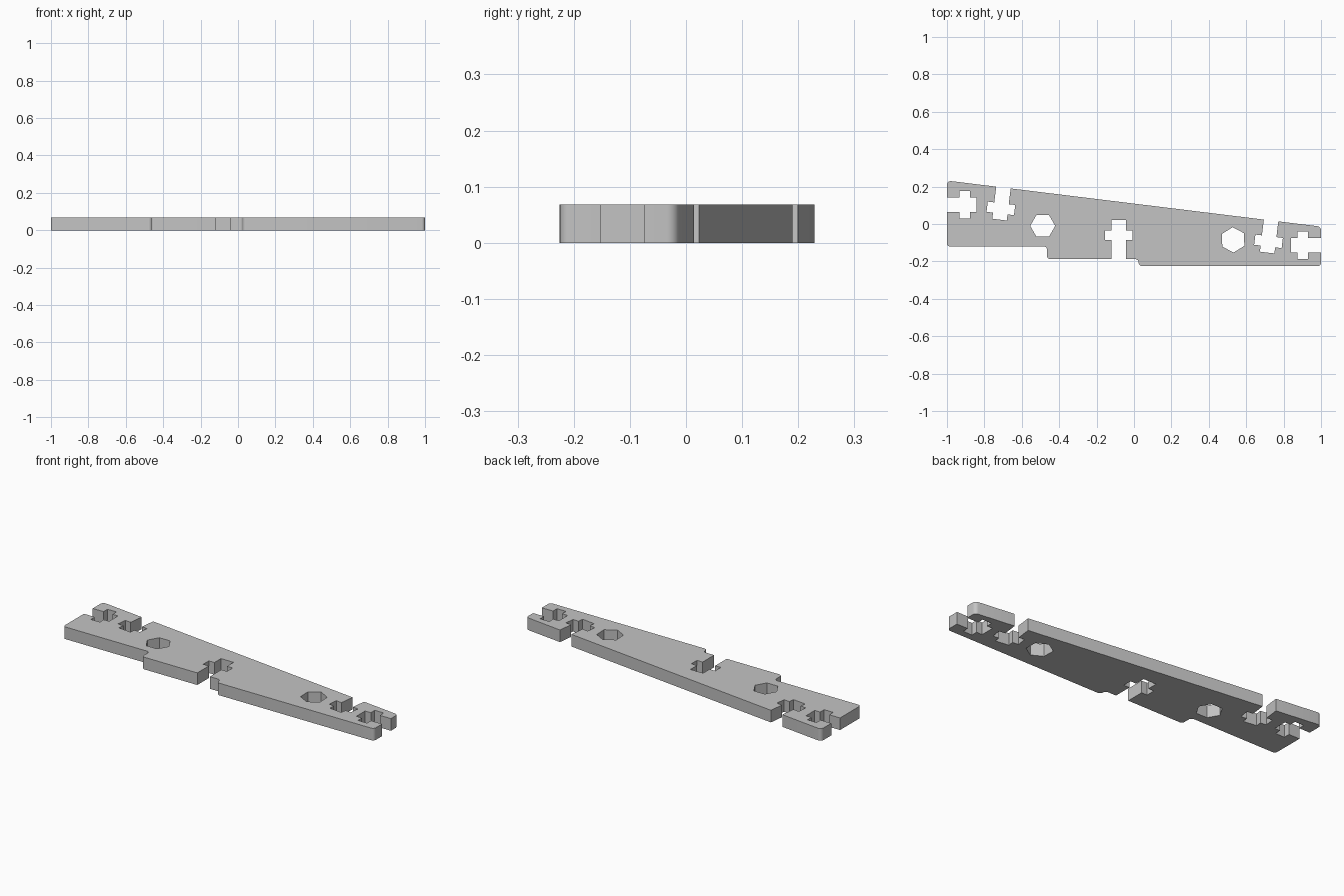
import bpy
import bmesh
from math import radians, tan, pi
from mathutils import Vector, Matrix

HEIGHT = 0.068

cube = bpy.data.objects.get("Cube")
if cube:
    bpy.data.objects.remove(cube, do_unlink=True)

grey = bpy.data.materials.new("plain grey")
grey.use_nodes = True
colour = (0.55, 0.55, 0.55, 1)
grey.diffuse_color = colour
grey.node_tree.nodes["Principled BSDF"].inputs["Base Color"].default_value = colour


def rounded(corners, steps=6):
    """Turn (x, y, radius) corners into a filleted outline."""
    pts = []
    n = len(corners)
    for i, (x, y, r) in enumerate(corners):
        p = Vector((x, y))
        a = (Vector(corners[i - 1][:2]) - p).normalized()
        b = (Vector(corners[(i + 1) % n][:2]) - p).normalized()
        half = a.angle(b) / 2
        reach = r / tan(half)
        start, end = p + a * reach, p + b * reach
        centre = p + (a + b).normalized() * (reach**2 + r**2) ** 0.5
        v0 = start - centre
        sweep = v0.angle_signed(end - centre)
        for k in range(steps + 1):
            pts.append(centre + Matrix.Rotation(-sweep * k / steps, 2) @ v0)
    return pts


def prism(name, pts, z0, z1):
    bm = bmesh.new()
    face = bm.faces.new([bm.verts.new((p[0], p[1], z0)) for p in pts])
    res = bmesh.ops.extrude_face_region(bm, geom=[face])
    top = [v for v in res["geom"] if isinstance(v, bmesh.types.BMVert)]
    bmesh.ops.translate(bm, verts=top, vec=(0, 0, z1 - z0))
    bmesh.ops.recalc_face_normals(bm, faces=bm.faces)
    mesh = bpy.data.meshes.new(name)
    bm.to_mesh(mesh)
    bm.free()
    obj = bpy.data.objects.new(name, mesh)
    bpy.context.collection.objects.link(obj)
    mesh.materials.append(grey)
    return obj


def nut_slot(x, y, angle, bar_start, bar_end, depth):
    """Bolt channel with a crossbar for a nut, entering from (x, y)."""
    w, bar = 0.039, 0.074
    side = [(-0.04, w), (bar_start, w), (bar_start, bar),
            (bar_end, bar), (bar_end, w), (depth, w)]
    shape = side + [(u, -v) for u, v in reversed(side)]
    turn = Matrix.Rotation(radians(angle), 2)
    return [Vector((x, y)) + turn @ Vector(p) for p in shape]


def hexagon(x, y, radius, angle):
    return [Vector((x, y)) + Matrix.Rotation(radians(angle) + k * pi / 3, 2)
            @ Vector((radius, 0)) for k in range(6)]


# Tapered plate with a stepped lower edge
plate = prism("plate", rounded([
    (-1, 0.232, 0.02), (-1, -0.12, 0.015),
    (-0.465, -0.12, 0.018), (-0.465, -0.188, 0.018),
    (0.025, -0.188, 0.018), (0.025, -0.225, 0.018),
    (1, -0.225, 0.018), (1, -0.014, 0.022)]), 0, HEIGHT)

# Nut slots and hexagonal holes
openings = [
    nut_slot(-1, 0.103, 0, 0.067, 0.123, 0.157),
    nut_slot(1, -0.113, 180, 0.069, 0.125, 0.16),
    nut_slot(-0.698, 0.195, -97, 0.085, 0.14, 0.173),
    nut_slot(0.733, 0.019, -97, 0.085, 0.14, 0.173),
    nut_slot(-0.082, -0.188, 90, 0.102, 0.152, 0.21),
    hexagon(-0.488, -0.01, 0.067, 0),
    hexagon(0.53, -0.085, 0.068, 32),
]
cutters = []
for i, pts in enumerate(openings):
    cutter = prism(f"opening_cutter_{i}", pts, -0.05, HEIGHT + 0.05)
    cutter.hide_render = True
    mod = plate.modifiers.new("opening", "BOOLEAN")
    mod.operation = "DIFFERENCE"
    mod.solver = "EXACT"
    mod.object = cutter
    cutters.append(cutter)

# Bake the cuts and drop the cutters
deps = bpy.context.evaluated_depsgraph_get()
cut_mesh = bpy.data.meshes.new_from_object(plate.evaluated_get(deps))
plate.modifiers.clear()
plate.data = cut_mesh
for cutter in cutters:
    bpy.data.objects.remove(cutter, do_unlink=True)

# Smooth the corner fillets, keep edges sharp
bpy.ops.object.select_all(action="DESELECT")
plate.select_set(True)
bpy.context.view_layer.objects.active = plate
bpy.ops.object.shade_smooth_by_angle(angle=radians(30))
